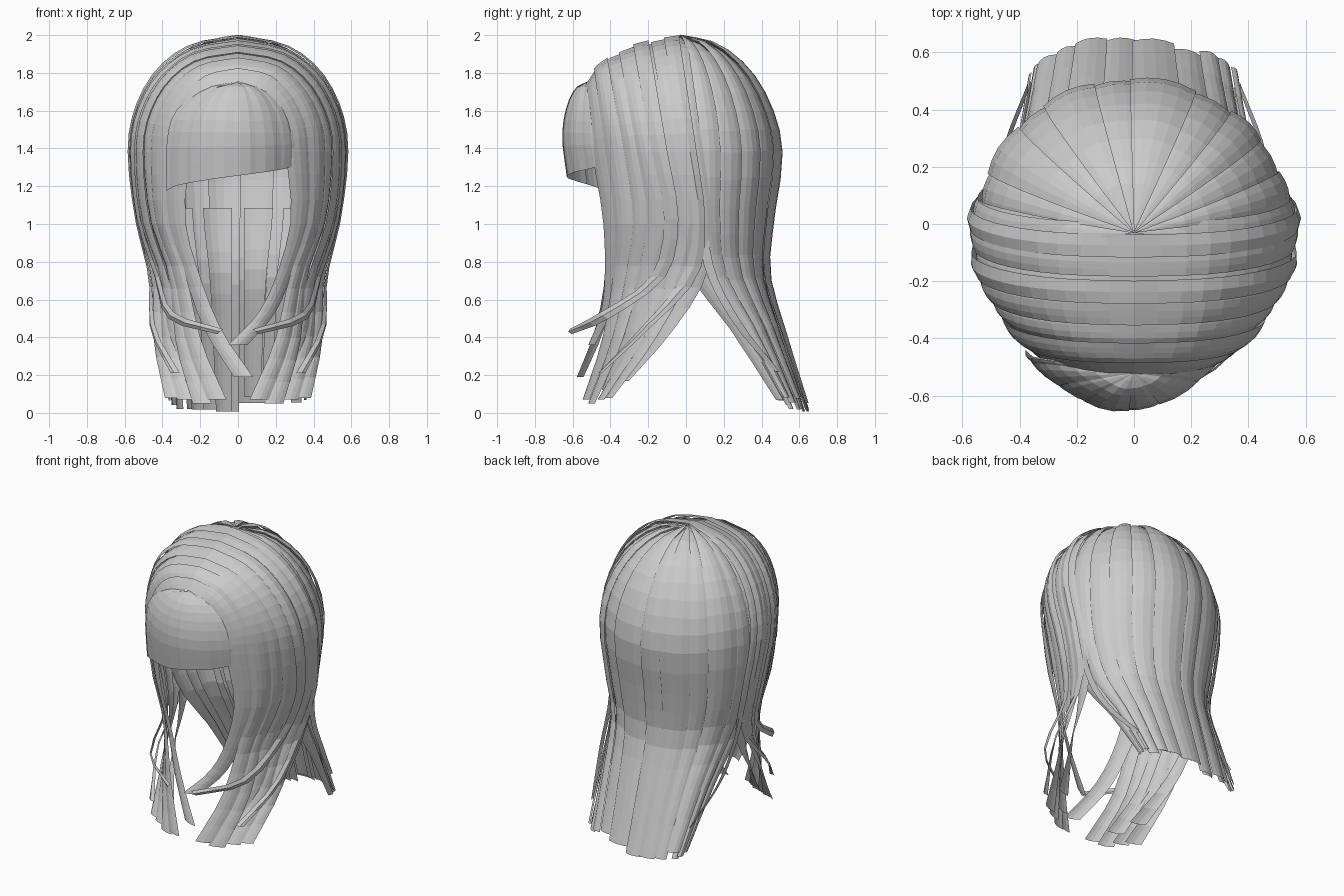
import bpy, bmesh, random
from math import sin, cos, radians, pi
from mathutils import Vector as V

if "Cube" in bpy.data.objects:
    bpy.data.objects.remove(bpy.data.objects["Cube"])

random.seed(4)


def lerp(a, b, t):
    return a + (b - a) * t


def table(pts, u):
    """Piecewise-linear lookup in a list of (key, value...) rows."""
    for a, b in zip(pts, pts[1:]):
        if u <= b[0] or b is pts[-1]:
            t = (u - a[0]) / (b[0] - a[0])
            return [lerp(p, q, t) for p, q in zip(a[1:], b[1:])]


def spline(pts, t):
    """Catmull-Rom through the key points, t in 0..1."""
    n = len(pts) - 1
    i = min(int(t * n), n - 1)
    f = t * n - i
    p1, p2 = pts[i], pts[i + 1]
    p0 = pts[i - 1] if i else p1 * 2 - p2
    p3 = pts[i + 2] if i + 2 <= n else p2 * 2 - p1
    return 0.5 * (2 * p1 + (p2 - p0) * f + (2 * p0 - 5 * p1 + 4 * p2 - p3) * f * f
                  + (3 * p1 - p0 - 3 * p2 + p3) * f ** 3)


def lock(name, family, a, b, off=0.0, taper=0.2, end=1.0, side=1, rows=18, cols=4,
         bulge=0.01, start=0.0, core=V((0, 0, 1.3))):
    """A ribbon of hair spanning parameters a..b of a family of paths."""
    mid = (a + b) / 2
    bm = bmesh.new()
    grid = []
    for r in range(rows + 1):
        t = lerp(start, end, r / rows)
        row = []
        for c in range(cols + 1):
            s = c / cols
            p = mid + (lerp(a, b, s) - mid) * (1 - taper * t ** 3)
            co = spline(family(p, mid), t)
            d = co - core
            if d.z < 0:
                d.z = 0
            co += d.normalized() * (off + bulge * sin(pi * s) * min(1, t * 4))
            row.append(bm.verts.new((co.x * side, co.y, co.z)))
        grid.append(row)
    for r in range(rows):
        for c in range(cols):
            q = [grid[r][c], grid[r][c + 1], grid[r + 1][c + 1], grid[r + 1][c]]
            bm.faces.new(q)
    bmesh.ops.remove_doubles(bm, verts=bm.verts, dist=0.0005)
    me = bpy.data.meshes.new(name)
    bm.normal_update()
    if sum(f.normal.dot(f.calc_center_median() - core) for f in bm.faces) < 0:
        bmesh.ops.reverse_faces(bm, faces=bm.faces)
    bm.to_mesh(me)
    bm.free()
    ob = bpy.data.objects.new(name, me)
    bpy.context.collection.objects.link(ob)
    return ob


# Back hair: fans out from the crown and gathers into a tail flaring backwards
def back(deg, mid):
    c, s = cos(radians(deg)), sin(radians(deg))
    pts = []
    for k in range(5):
        a = radians(22.5 * k)
        pts.append(V((0.535 * c * sin(a), -0.03 * cos(a) + 0.495 * s * sin(a), 1.36 + 0.63 * cos(a))))
    for rx, y0, ry, z in ((0.50, 0.02, 0.43, 1.02), (0.43, 0.08, 0.35, 0.74),
                          (0.39, 0.28, 0.23, 0.44), (0.35, 0.54, 0.105, 0.0)):
        pts.append(V((rx * c, y0 + ry * s, z)))
    return pts


CUTS = [-10, 8, 20, 37, 50, 68, 90, 106, 124, 139, 158, 172, 190]
for i, (a, b) in enumerate(zip(CUTS, CUTS[1:])):
    lock(f"back_lock_{i}", back, a - 1.5, b + 1.5, off=0.012 * (i % 2),
         taper=0.06, end=random.uniform(0.975, 1.0))

# Inner back layer showing ragged tips
for i in range(6):
    a = 15 + i * 26
    lock(f"inner_back_lock_{i}", back, a, a + 20, off=-0.02, taper=0.3,
         start=0.6, end=random.uniform(0.97, 1.0), rows=8)

# Side hair: leaves the parting, wraps the head, then sweeps forward
TOP = [(0, -0.53, 1.74), (0.12, -0.47, 1.83), (0.25, -0.40, 1.88), (0.5, -0.26, 1.935),
       (0.75, -0.13, 1.965), (1, 0.0, 1.985)]
MID = [(0, -63), (0.12, -46), (0.25, -33), (0.5, -17), (0.75, -3), (1, 9)]
LOW = [(0, 0.28, -0.44, 0.20, -0.43), (0.12, 0.38, -0.36, 0.28, -0.37), (0.25, 0.44, -0.26, 0.34, -0.3),
       (0.5, 0.50, -0.10, 0.40, -0.17), (0.75, 0.52, 0.02, 0.44, -0.04), (1, 0.51, 0.13, 0.45, 0.10)]


def side_family(tip, width, push=(0.025, 0.02, -0.02)):
    def fam(u, mid):
        y0, z0 = table(TOP, u)
        th = radians(table(MID, u)[0])
        x2, y2 = 0.555 * cos(th), 0.56 * sin(th)
        pts = []
        for k in range(5):
            a = radians(22.5 * k)
            pts.append(V((x2 * sin(a) ** 0.87, lerp(y0, y2, 1 - cos(a)), 1.38 + (z0 - 1.38) * cos(a))))
        x3, y3, x4, y4 = table(LOW, u)
        pts += [V((x3, y3, 1.03)), V((x4, y4, 0.72))]
        e = V(tip) + V((1, 0.35, 0.0)) * (u - mid) * width
        pts.append(pts[-1].lerp(e, 0.5) + V(push))
        pts.append(e)
        return pts
    return fam


EDGES = [0, 0.11, 0.22, 0.35, 0.5, 0.66, 0.83, 1]
TIPS = [(0.0, -0.5, 0.36), (0.11, -0.52, 0.07), (0.19, -0.50, 0.05), (0.21, -0.42, 0.12),
        (0.27, -0.45, 0.07), (0.33, -0.40, 0.08), (0.30, -0.32, 0.17)]
for side, label in ((1, "right"), (-1, "left")):
    for i, tip in enumerate(TIPS):
        if side < 0 and i == 0:
            tip = (-0.03, -0.56, 0.19)
        a, b = EDGES[i] - (0.01 if i else 0), EDGES[i + 1] + 0.01
        lock(f"side_lock_{label}_{i}", side_family(tip, 0.1 / (b - a)), a, b,
             off=0.01 * (i % 2), taper=0.0, side=side, rows=22)
    # Raised lock over the side hair, curling in towards the front
    curl = side_family((0.09, -0.59, 0.43), 0.2, (0.09, -0.05, -0.06))

    def curl_lock(u, mid):
        pts = curl(u, mid)
        for k, d in ((-1, 0.2), (-2, 0.25)):
            pts[k] += V((0, 0, (u - mid) * -d))
        return pts
    lock(f"curl_lock_{label}", curl_lock, 0.48, 0.63,
         off=0.022, taper=0.1, side=side, rows=24, cols=2)
    # Raised band nearest the crown
    lock(f"over_lock_{label}", side_family((0.32, -0.44, 0.21), 0.4, (0.05, 0, -0.02)), 0.78, 0.93,
         off=0.02, taper=0.2, side=side, rows=22, cols=2)

    # Thin loose wisps beside the tail
    def wisp(p, mid):
        d = V((0, p, 0))
        return [V(q) + d for q in ((0.52, 0.08, 1.15), (0.48, 0.12, 0.78), (0.45, 0.27, 0.48), (0.37, 0.48, 0.22))]
    lock(f"loose_wisp_{label}", wisp, -0.025, 0.025, taper=0.4, side=side, rows=12, cols=1)


# Fringe: a rounded fan over the forehead, longer on the left of the picture
def fringe(q, mid):
    th = radians(lerp(180, 360, q))
    x, y = -0.03 + 0.345 * cos(th), -0.65 + 0.19 * cos(th) ** 2
    top = V((0, -0.52, 1.75))
    pts = []
    for k in range(4):
        a = radians(30 * k)
        pts.append(V((lerp(top.x, x, sin(a)), lerp(top.y, y, sin(a)), 1.45 + 0.30 * cos(a))))
    pts.append(V((x * 1.01, y + 0.025, 1.16 + 0.16 * q ** 0.8)))
    return pts


for i in range(8):
    lock(f"fringe_lock_{i}", fringe, i / 8 - 0.012 * (i > 0), (i + 1) / 8 + 0.012 * (i < 7),
         off=0.004 * (i % 2), taper=0.0, rows=10, cols=3, bulge=0.005, core=V((0, -0.35, 1.4)))
